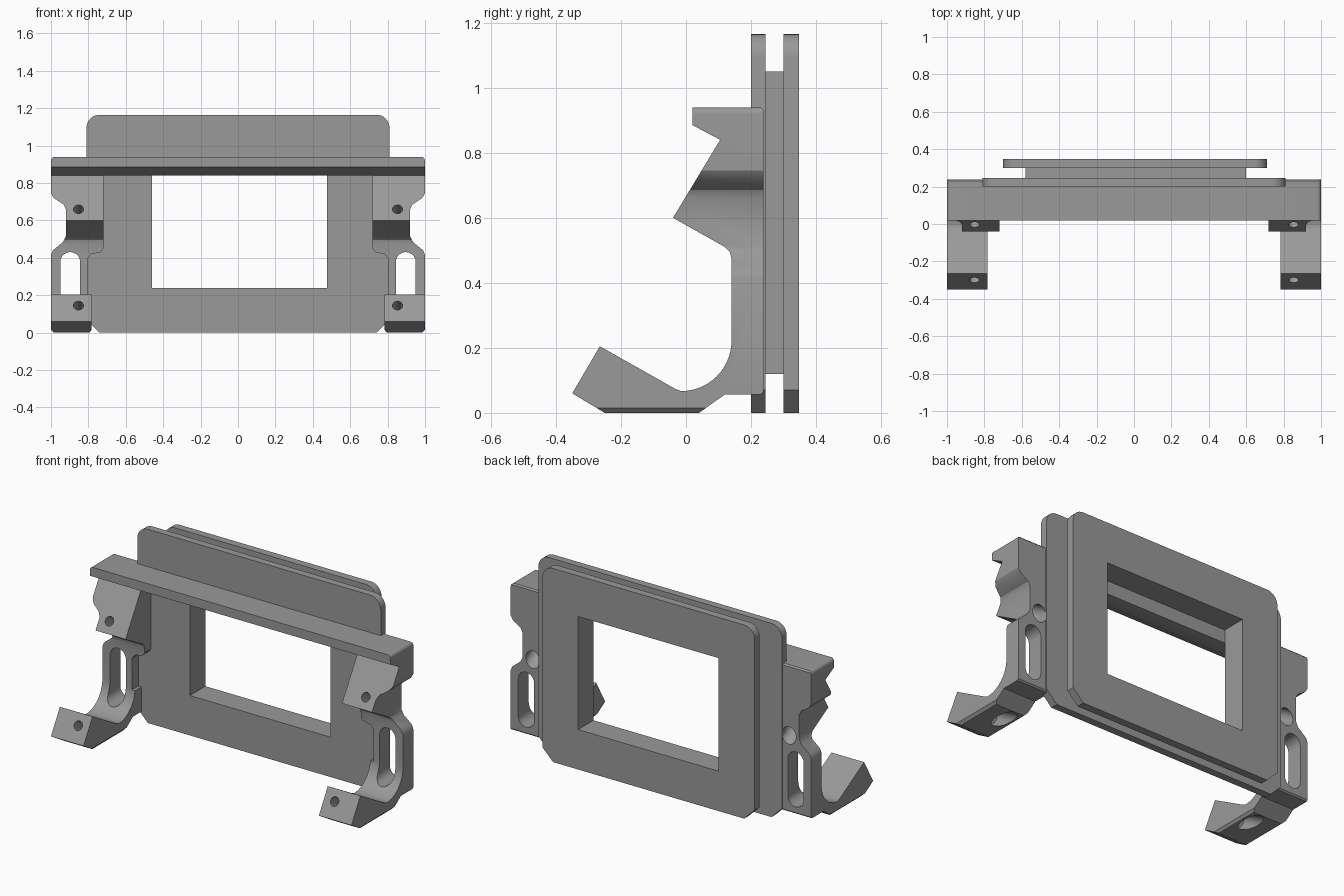
import bpy, bmesh, math
from mathutils import Vector

if "Cube" in bpy.data.objects:
    bpy.data.objects.remove(bpy.data.objects["Cube"])

grey = bpy.data.materials.new("grey plastic")
grey.diffuse_color = (0.32, 0.32, 0.32, 1)
grey.use_nodes = True
grey.node_tree.nodes["Principled BSDF"].inputs["Base Color"].default_value = grey.diffuse_color


def prism(name, pts, axis, a, b):
    """Extrude a profile: axis 'x' takes (y, z) points, axis 'y' takes (x, z)."""
    bm = bmesh.new()
    place = (lambda p, t: (t, p[0], p[1])) if axis == 'x' else (lambda p, t: (p[0], t, p[1]))
    face = bm.faces.new([bm.verts.new(place(p, a)) for p in pts])
    ext = bmesh.ops.extrude_face_region(bm, geom=[face])["geom"]
    shift = Vector((b - a, 0, 0) if axis == 'x' else (0, b - a, 0))
    bmesh.ops.translate(bm, vec=shift, verts=[v for v in ext if isinstance(v, bmesh.types.BMVert)])
    bmesh.ops.recalc_face_normals(bm, faces=bm.faces)
    me = bpy.data.meshes.new(name)
    bm.to_mesh(me)
    bm.free()
    me.materials.append(grey)
    ob = bpy.data.objects.new(name, me)
    bpy.context.collection.objects.link(ob)
    return ob


def arc(cx, cz, r, a0, a1, n=8):
    return [(cx + r * math.cos(math.radians(a0 + (a1 - a0) * i / n)),
             cz + r * math.sin(math.radians(a0 + (a1 - a0) * i / n))) for i in range(n + 1)]


def rect(x0, x1, z0, z1):
    return [(x0, z0), (x1, z0), (x1, z1), (x0, z1)]


def activate(ob):
    bpy.ops.object.select_all(action='DESELECT')
    ob.select_set(True)
    bpy.context.view_layer.objects.active = ob


def boolean(ob, tool, op='DIFFERENCE'):
    activate(ob)
    m = ob.modifiers.new("cut", 'BOOLEAN')
    m.operation, m.solver, m.object = op, 'EXACT', tool
    bpy.ops.object.modifier_apply(modifier=m.name)
    bpy.data.objects.remove(tool)


def smooth(ob):
    activate(ob)
    bpy.ops.object.shade_smooth_by_angle(angle=math.radians(30))


def drill(ob, start, direction, s0, s1, r):
    """Cut a round hole along a direction, between distances s0 and s1."""
    d = Vector(direction).normalized()
    bpy.ops.mesh.primitive_cylinder_add(
        vertices=24, radius=r, depth=s1 - s0, location=Vector(start) + d * (s0 + s1) / 2,
        rotation=d.to_track_quat('Z', 'Y').to_euler())
    boolean(ob, bpy.context.object)


# Flanges: rounded at the top, chamfered at the bottom
def flange(x0, x1, z1, r=0.07):
    return ([(x0, r), (x0 + r, 0), (x1 - r, 0), (x1, r)]
            + arc(x1 - r, z1 - r, r, 0, 90) + arc(x0 + r, z1 - r, r, 90, 180))


# Stacked plates with a window through them
for name, outline, y0, y1 in (
        ("front_plate", flange(-0.81, 0.81, 1.165), 0.20, 0.245),
        ("middle_plate", rect(-0.58, 0.60, 0.12, 1.05), 0.245, 0.30),
        ("back_plate", flange(-0.70, 0.712, 1.165), 0.30, 0.347)):
    plate = prism(name, outline, 'y', y0, y1)
    boolean(plate, prism("window", rect(-0.46, 0.475, 0.24, 0.92), 'y', 0.1, 0.5))
    smooth(plate)

# Cross bar between the brackets
smooth(prism("cross_bar", [(0.02, 0.94), (0.02, 0.885), (0.105, 0.84), (0.20, 0.84), (0.20, 0.94)],
             'x', -0.72, 0.72))

# Bracket side profile: hooked foot, upright, sloped pad and bar end
side = ([(0.02, 0.94), (0.02, 0.885), (0.105, 0.84), (-0.04, 0.60), (0.12, 0.51),
         (0.135, 0.495), (0.14, 0.475)]
        + arc(-0.015, 0.222, 0.155, 0, -90, 14)
        + [(-0.035, 0.075), (-0.265, 0.205), (-0.35, 0.06), (-0.25, 0), (0.04, 0),
           (0.12, 0.057), (0.23, 0.057), (0.238, 0.065), (0.238, 0.932), (0.23, 0.94)])

# Bracket front outline
front = ([(0.795, 0.0), (0.985, 0.0), (1.0, 0.015), (1.0, 0.415), (0.99, 0.44),
          (0.935, 0.485), (0.92, 0.515), (0.92, 0.66), (0.932, 0.685), (0.985, 0.72),
          (1.0, 0.745), (1.0, 0.92)]
         + arc(0.98, 0.92, 0.02, 15, 90, 4)
         + [(0.72, 0.94), (0.72, 0.45), (0.735, 0.43), (0.785, 0.42), (0.803, 0.395),
            (0.803, 0.205), (0.783, 0.205), (0.783, 0.015)])
slot = arc(0.897, 0.378, 0.053, 0, 180, 10) + arc(0.897, 0.153, 0.053, 180, 360, 10)
axis = (0, 0.863, -0.505)

for label, s in (("right", 1), ("left", -1)):
    bracket = prism(label + "_bracket", side, 'x', s * 0.6, s * 1.1)
    boolean(bracket, prism("outline", [(s * x, z) for x, z in front], 'y', -0.6, 0.5), 'INTERSECT')
    boolean(bracket, prism("slot", [(s * x, z) for x, z in slot], 'y', 0.0, 0.4))
    # Screw holes with counterbores behind
    for y, z in ((-0.004, 0.66), (-0.30, 0.145)):
        drill(bracket, (s * 0.853, y, z), axis, -0.1, 0.5, 0.027)
        drill(bracket, (s * 0.853, y, z), axis, 0.15, 0.5, 0.046)
    smooth(bracket)
